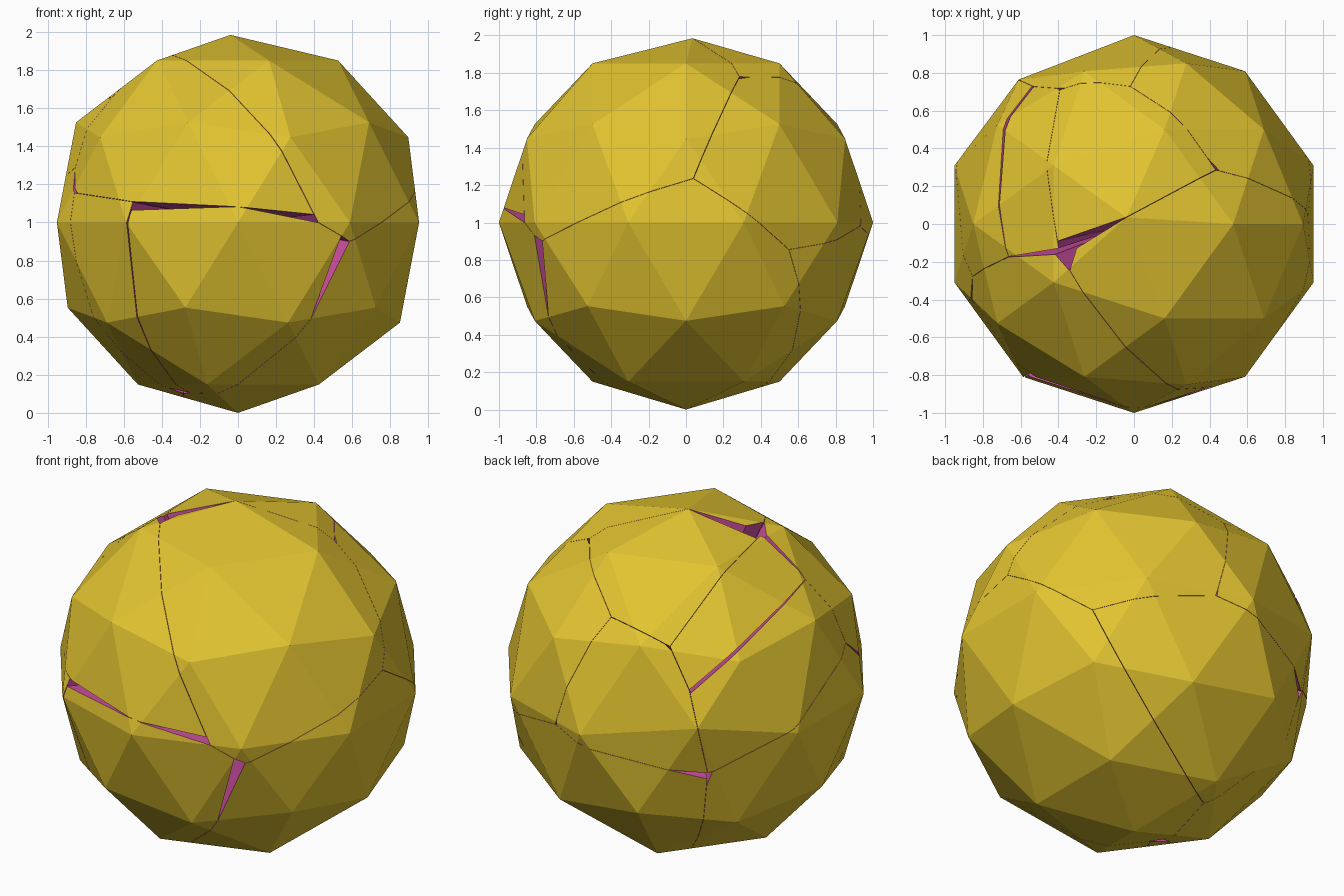
import bpy, bmesh
from mathutils import Vector

if "Cube" in bpy.data.objects:
    bpy.data.objects.remove(bpy.data.objects["Cube"])

# ---------- materials ----------
def material(name, rgb):
    m = bpy.data.materials.new(name)
    m.diffuse_color = (*rgb, 1.0)
    m.use_nodes = True
    m.node_tree.nodes["Principled BSDF"].inputs["Base Color"].default_value = m.diffuse_color
    return m

SHELL = material("mustard_yellow", (0.76, 0.55, 0.03))
INSIDE = material("magenta_inside", (0.64, 0.08, 0.37))
HAIRLINE = 0.0008          # half width of the closed cracks

# ---------- crack corners shared by neighbouring shards (directions from centre) ----------
P = {
    "front_mid": (.43, -.88, 0),
    "front_right": (.585, -.77, -.10),
    "front_left": (-.56, -.80, .11),
    "left_mid": (-.855, -.40, .155),
    "left_fork": (-.86, -.28, .29),
    "left_high": (-.69, -.18, .68),
    "top_left": (-.42, -.095, .89),
    "top_mid": (-.04, .035, .97),
    "top_right": (.44, .29, .79),
    "right_peak": (.94, .04, .24),
    "right_low": (.78, .57, -.15),
    "back_right": (.21, .95, -.02),
    "back_high": (-.02, .75, .62),
    "back_left_high": (-.40, .725, .53),
    "back_left_mid": (-.54, .74, .31),
    "back_left_low": (-.64, .70, -.20),
    "base_back": (-.24, .31, -.89),
    "base_left": (-.29, -.10, -.90),
    "base_front": (-.255, -.165, -.91),
}

def between(a, b, t):
    """point on the crack from corner a towards corner b"""
    return Vector(P[a]).lerp(Vector(P[b]), t)

# ---------- each shard is an outline; clipped corners leave the open wedge gaps ----------
SHARDS = {
    "front_upper_left": ["front_left", (.39, -.844, .04), (-.345, -.25, .89),
                         (-.43, -.165, .88), "left_high", "left_fork",
                         between("left_mid", "front_left", .05)],
    "front_upper_right": ["front_mid", "front_right", "right_peak", "top_right",
                          "top_mid", (-.31, -.13, .91), (-.345, -.25, .89)],
    "front_lower": [(-.56, -.80, .065), (0, -.97, .083), "front_mid",
                    between("front_right", "front_mid", .3),
                    between("front_right", "base_front", .35), "base_front"],
    "right_lower": ["front_right", "right_peak", "right_low",
                    "base_back", "base_left", "base_front"],
    "left_lower": ["front_left", "left_mid",
                   between("base_left", "left_mid", .09), "base_front"],
    "left_back_lower": ["left_mid", "left_fork",
                        between("back_left_low", "left_fork", .03),
                        between("back_left_low", "base_back", .11),
                        "base_back", "base_left"],
    "left_side": ["left_fork", "left_high",
                  between("back_left_mid", "back_left_low", .04), "back_left_low"],
    "top_back": ["top_left", "back_left_high", "back_high", "top_right", "top_mid"],
    "top_left": [between("top_left", "back_left_high", -.05), "left_high",
                 "back_left_mid", "back_left_high"],
    "back_side": [between("back_left_high", "back_high", .09), "back_high",
                  between("back_right", "back_high", .06),
                  between("back_right", "back_left_low", .01), "back_left_low",
                  "back_left_mid", between("back_left_high", "back_left_mid", .1)],
    "right_back": ["back_high", between("top_right", "back_high", .12),
                   between("top_right", "right_peak", .03), "right_peak",
                   "right_low", "back_right"],
    "back_lower": ["right_low", "back_right",
                   between("back_right", "back_left_low", .75),
                   between("back_left_low", "base_back", .05), "base_back"],
}

# two ball corners that were knocked slightly inwards
DENTS = [((0, 0, 1), (-.04, .035, .985)), ((-.588, .809, 0), (-.61, .765, .11))]

def make_shard(name, outline):
    pts = [Vector(P[p] if isinstance(p, str) else p).normalized() for p in outline]
    middle = sum(pts, Vector())
    bm = bmesh.new()
    bmesh.ops.create_icosphere(bm, subdivisions=2, radius=1.0)
    for old, new in DENTS:
        for v in bm.verts:
            if (v.co - Vector(old)).length < .05:
                v.co = new
    # trim the faceted ball along every side of the outline
    for a, b in zip(pts, pts[1:] + pts[:1]):
        n = a.cross(b).normalized()
        if n.dot(middle) > 0:
            n = -n
        bmesh.ops.bisect_plane(bm, geom=bm.verts[:] + bm.edges[:] + bm.faces[:],
                               dist=1e-5, plane_co=n * -HAIRLINE, plane_no=n,
                               clear_outer=True)
    # broken walls running in to the centre
    rim = [e for e in bm.edges if e.is_boundary]
    hub = bm.verts.new((0, 0, 0))
    for e in rim:
        f = bm.faces.new((e.verts[0], e.verts[1], hub))
        f.material_index = 1
    bmesh.ops.recalc_face_normals(bm, faces=bm.faces[:])
    mesh = bpy.data.meshes.new(name)
    bm.to_mesh(mesh)
    bm.free()
    mesh.materials.append(SHELL)
    mesh.materials.append(INSIDE)
    ob = bpy.data.objects.new(name, mesh)
    ob.location = (0, 0, 1)
    bpy.context.collection.objects.link(ob)

for part, outline in SHARDS.items():
    make_shard("shard_" + part, outline)
